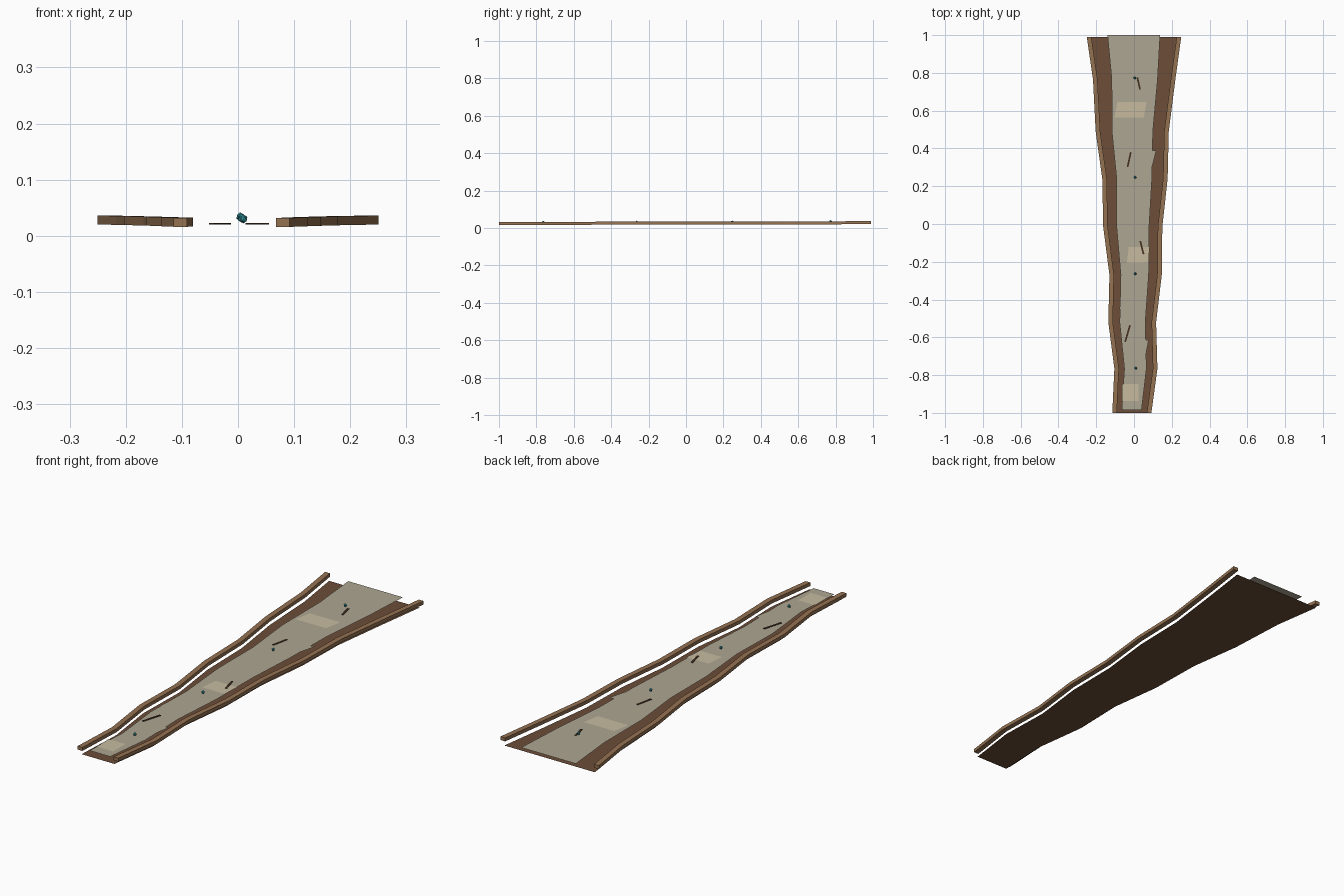
import bpy, math
from mathutils import Vector

if "Cube" in bpy.data.objects:
    bpy.data.objects.remove(bpy.data.objects["Cube"])


def material(name, rgb):
    m = bpy.data.materials.new(name)
    m.diffuse_color = (*rgb, 1)
    m.use_nodes = True
    m.node_tree.nodes["Principled BSDF"].inputs["Base Color"].default_value = m.diffuse_color
    return m


DIRT = material("dirt", (0.15, 0.075, 0.04))
STONE = material("stone", (0.42, 0.38, 0.29))
PALE = material("pale_stone", (0.57, 0.50, 0.35))
WOOD = material("wood", (0.30, 0.17, 0.085))
TWIG = material("dark_crack", (0.06, 0.03, 0.015))
GEM = material("turquoise", (0.03, 0.28, 0.32))


def make(name, verts, faces, mat):
    me = bpy.data.meshes.new(name)
    me.from_pydata(verts, [], faces)
    me.materials.append(mat)
    ob = bpy.data.objects.new(name, me)
    bpy.context.collection.objects.link(ob)
    return ob


def ribbon(name, ys, left, right, z, mat):
    verts = []
    for y, a, b in zip(ys, left, right):
        verts += [(a, y, z), (b, y, z)]
    faces = [(2 * i, 2 * i + 1, 2 * i + 3, 2 * i + 2) for i in range(len(ys) - 1)]
    return make(name, verts, faces, mat)


def rail(name, ys, outer, side, mat):
    # Square beam swept along the winding edge, rising slightly to the back
    verts, faces, w = [], [], 0.024
    for y, x in zip(ys, outer):
        z0 = 0.018 + 0.002 * y
        x0, x1 = sorted((x, x - side * w))
        verts += [(x0, y, z0), (x1, y, z0), (x1, y, z0 + 0.016), (x0, y, z0 + 0.016)]
    n = len(ys)
    for i in range(n - 1):
        for k in range(4):
            j = (k + 1) % 4
            faces.append((4 * i + k, 4 * i + j, 4 * i + 4 + j, 4 * i + 4 + k)[::1])
    faces += [(0, 1, 2, 3), tuple(4 * n - 1 - k for k in range(4))]
    return make(name, verts, faces, mat)


# Winding outline of the track
ys = [-1, -0.765, -0.52, -0.27, -0.015, 0.24, 0.49, 0.765, 0.99]
left = [-0.115, -0.104, -0.136, -0.13, -0.163, -0.168, -0.203, -0.217, -0.25]
right = [0.092, 0.124, 0.117, 0.147, 0.15, 0.178, 0.184, 0.219, 0.25]

ribbon("dirt_base", ys, [x + 0.02 for x in left], [x - 0.02 for x in right], 0.0, DIRT)
rail("left_edge_rail", ys, left, -1, WOOD)
rail("right_edge_rail", ys, right, 1, WOOD)

# Worn paving strip floating just above the dirt
ribbon("paving_strip", [-0.985, -0.765, -0.52, -0.27, -0.015, 0.24, 0.49, 0.765, 1.0],
       [-0.065, -0.051, -0.076, -0.07, -0.092, -0.092, -0.117, -0.118, -0.14],
       [0.04, 0.066, 0.06, 0.078, 0.08, 0.095, 0.1, 0.125, 0.138], 0.019, STONE)

# Skewed slabs: centre x, centre y, width, depth, skew, pale or not
slabs = [(-0.02, -0.893, 0.085, 0.09, 0.0, 1), (0.02, -0.655, 0.10, 0.08, 0.015, 0),
         (-0.015, -0.41, 0.11, 0.08, 0.015, 0), (0.023, -0.165, 0.112, 0.085, 0.01, 1),
         (-0.015, 0.086, 0.136, 0.083, 0.015, 0), (0.025, 0.348, 0.165, 0.08, 0.02, 0),
         (-0.018, 0.606, 0.155, 0.082, 0.015, 1), (0.023, 0.87, 0.2, 0.088, 0.02, 0)]
for i, (x, y, w, d, s, pale) in enumerate(slabs):
    w, d, s = w / 2, d / 2, s / 2
    make(f"slab_{i + 1}", [(x - w - s, y - d, 0.0202), (x + w - s, y - d, 0.0202),
                           (x + w + s, y + d, 0.0202), (x - w + s, y + d, 0.0202)],
         [(0, 1, 2, 3)], PALE if pale else STONE)

# Thin dark cracks lying on the paving
cracks = [((-0.047, -0.625), (-0.021, -0.535)), ((0.033, -0.09), (0.051, -0.16)),
          ((-0.034, 0.302), (-0.017, 0.38)), ((0.018, 0.775), (0.032, 0.712))]
for i, (a, b) in enumerate(cracks):
    a, b = Vector(a), Vector(b)
    mid, dv = (a + b) / 2, b - a
    bpy.ops.mesh.primitive_cube_add(size=1, location=(mid.x, mid.y, 0.0215),
                                    rotation=(0, 0, math.atan2(dv.y, dv.x)))
    ob = bpy.context.object
    ob.name = f"crack_{i + 1}"
    ob.scale = (dv.length, 0.009, 0.002)
    ob.data.materials.append(TWIG)

# Small faceted gems along the middle
for i, (x, y, z) in enumerate([(0.010, -0.763, 0.030), (0.007, -0.263, 0.031),
                               (0.006, 0.247, 0.032), (0.004, 0.773, 0.034)]):
    bpy.ops.mesh.primitive_ico_sphere_add(subdivisions=1, radius=0.0075, location=(x, y, z))
    ob = bpy.context.object
    ob.name = f"gem_{i + 1}"
    ob.scale.z = 1.05
    ob.data.materials.append(GEM)
